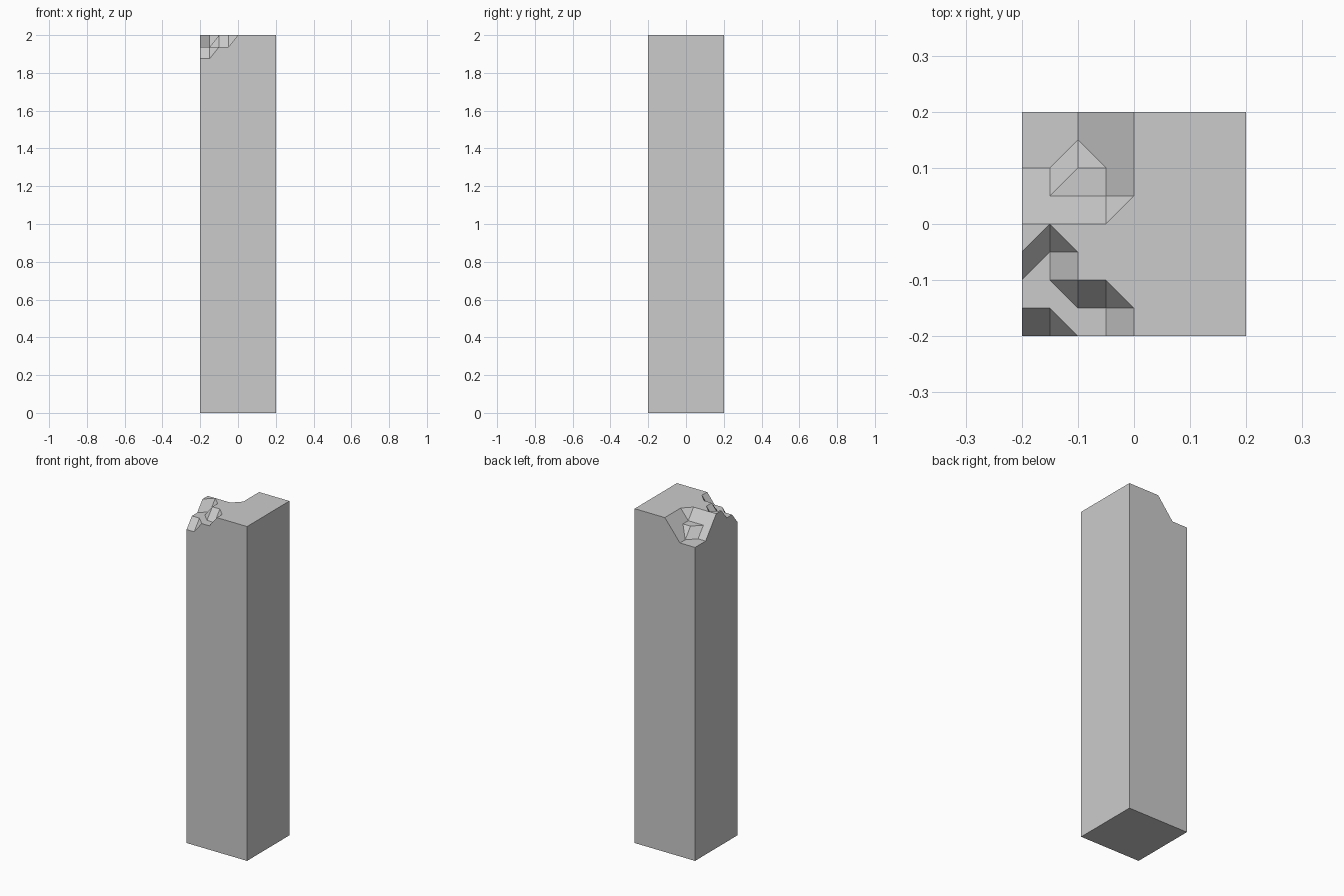
import bpy, bmesh, math

if "Cube" in bpy.data.objects:
    bpy.data.objects.remove(bpy.data.objects["Cube"])

HALF, TOP, STEP, CHIP = 0.2, 2.0, 0.05, 0.0625

# Chipped top: how many chip steps each grid point is sunk.
# Rows run front to back, columns from the left edge to the intact right edge.
DROPS = ["221100", "111100", "110000", "010000", "000000",
         "111100", "221100", "222100", "222100"]
XS = [-0.2, -0.15, -0.1, -0.05, 0.0, 0.2]
FLIPPED = {(2, 6)}  # inner bump cell creased the other way

bm = bmesh.new()
grid = [[bm.verts.new((x, -HALF + j * STEP, TOP - CHIP * int(d)))
         for x, d in zip(XS, row)] for j, row in enumerate(DROPS)]

# Top surface: crease each uneven cell along its level diagonal
for j in range(len(DROPS) - 1):
    for i in range(len(XS) - 1):
        a, b, c, d = grid[j][i], grid[j][i + 1], grid[j + 1][i + 1], grid[j + 1][i]
        if abs(a.co.z + c.co.z - b.co.z - d.co.z) < 1e-5:
            bm.faces.new((a, b, c, d))
        elif (abs(a.co.z - c.co.z) < 1e-5) != ((i, j) in FLIPPED):
            bm.faces.new((a, b, c))
            bm.faces.new((a, c, d))
        else:
            bm.faces.new((a, b, d))
            bm.faces.new((b, c, d))

# Shaft sides and base: drop the rim to the ground and close it
rim = [e for e in bm.edges if e.is_boundary]
new = bmesh.ops.extrude_edge_only(bm, edges=rim)["geom"]
for v in new:
    if isinstance(v, bmesh.types.BMVert):
        v.co.z = 0.0
base = [e for e in bm.edges if e.is_boundary]
bmesh.ops.contextual_create(bm, geom=base)

# Merge coplanar pieces into clean flat faces
bmesh.ops.dissolve_limit(bm, angle_limit=math.radians(1),
                         verts=bm.verts[:], edges=bm.edges[:])
bmesh.ops.recalc_face_normals(bm, faces=bm.faces[:])

mesh = bpy.data.meshes.new("chipped_pillar")
bm.to_mesh(mesh)
bm.free()
bpy.context.collection.objects.link(bpy.data.objects.new("chipped_pillar", mesh))
